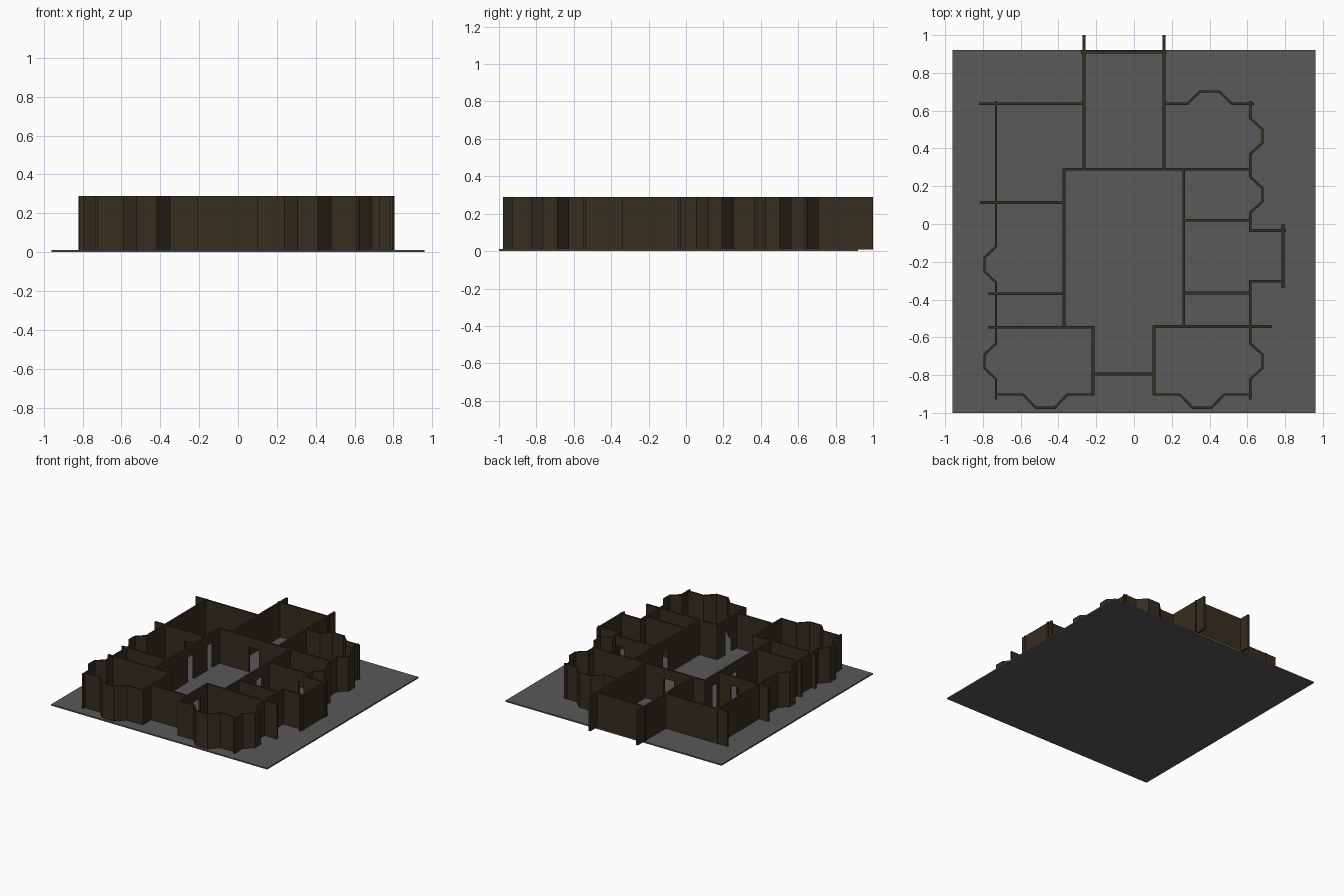
import bpy, bmesh
from mathutils import Vector

if "Cube" in bpy.data.objects:
    bpy.data.objects.remove(bpy.data.objects["Cube"])

T = 0.015                 # wall thickness
Z0, Z1 = 0.01, 0.29       # wall bottom and top
DOOR = 0.21               # door head height


def material(name, rgb):
    m = bpy.data.materials.new(name)
    m.diffuse_color = (*rgb, 1)
    m.use_nodes = True
    m.node_tree.nodes["Principled BSDF"].inputs["Base Color"].default_value = m.diffuse_color
    return m


WALL = material("dark_brown", (0.035, 0.026, 0.014))
FLOOR = material("dark_grey", (0.1, 0.1, 0.1))


def ribbon(bm, pts, z0, z1, t=T):
    """Mitred wall of thickness t along an open polyline."""
    pts = [Vector(p) for p in pts]
    dirs = [(b - a).normalized() for a, b in zip(pts, pts[1:])]
    rings = []
    for i, p in enumerate(pts):
        d0, d1 = dirs[max(i - 1, 0)], dirs[min(i, len(dirs) - 1)]
        n0, n1 = Vector((-d0.y, d0.x)), Vector((-d1.y, d1.x))
        m = (n0 + n1).normalized()
        o = m * (t / 2 / m.dot(n0))
        rings.append([bm.verts.new((q.x, q.y, z)) for q, z in
                      ((p - o, z0), (p + o, z0), (p + o, z1), (p - o, z1))])
    for a, b in zip(rings, rings[1:]):
        for k in range(4):
            bm.faces.new((a[k], a[(k + 1) % 4], b[(k + 1) % 4], b[k]))
    bm.faces.new(rings[0])
    bm.faces.new(rings[-1][::-1])


def finish(bm, name, mat):
    bmesh.ops.recalc_face_normals(bm, faces=bm.faces)
    me = bpy.data.meshes.new(name)
    bm.to_mesh(me)
    bm.free()
    me.materials.append(mat)
    bpy.context.collection.objects.link(bpy.data.objects.new(name, me))


def wall(name, axis, c, a, b, door=None):
    """Straight wall along axis from a to b at offset c, with optional doorway."""
    def seg(u, v):
        return [(u, c), (v, c)] if axis == "x" else [(c, u), (c, v)]
    bm = bmesh.new()
    if door:
        ribbon(bm, seg(a, door[0]), Z0, Z1)
        ribbon(bm, seg(*door), DOOR, Z1)
        ribbon(bm, seg(door[1], b), Z0, Z1)
    else:
        ribbon(bm, seg(a, b), Z0, Z1)
    finish(bm, name, WALL)


def bay_wall(name, axis, c, a, b, depth, centers):
    """Outer wall from a to b with angled bays projecting by depth."""
    prof = [(a, c)]
    for m in centers:
        prof += [(m - 0.095, c), (m - 0.036, c + depth),
                 (m + 0.036, c + depth), (m + 0.095, c)] if axis == "y" else \
                [(m - 0.117, c), (m - 0.05, c + depth),
                 (m + 0.05, c + depth), (m + 0.117, c)]
    prof.append((b, c))
    bm = bmesh.new()
    ribbon(bm, [(y, x) if axis == "y" else (x, y) for x, y in prof], Z0, Z1, 0.012)
    finish(bm, name, WALL)


# floor slab
bm = bmesh.new()
ribbon(bm, [(-0.96, -0.04), (0.96, -0.04)], 0, 0.011, 1.92)
finish(bm, "floor_slab", FLOOR)

# outer walls with bays
bay_wall("left_outer_wall", "y", -0.73, -0.93, 0.65, -0.062, (-0.727, -0.215))
bay_wall("right_outer_wall_front", "y", 0.615, -0.93, -0.30, 0.065, (-0.727,))
bay_wall("right_outer_wall_back", "y", 0.615, -0.03, 0.65, 0.065, (0.155, 0.465))
bay_wall("front_left_wall", "x", -0.903, -0.735, -0.21, -0.07, (-0.47,))
bay_wall("front_right_wall", "x", -0.903, 0.10, 0.625, -0.07, (0.36,))
bay_wall("back_right_wall", "x", 0.637, 0.16, 0.635, 0.065, (0.40,))
wall("back_left_wall", "x", 0.637, -0.82, -0.265)
wall("entry_wall", "x", -0.795, -0.215, 0.105)

# rear room
wall("rear_room_left", "y", -0.265, 0.29, 1.0)
wall("rear_room_right", "y", 0.158, 0.29, 1.0)
wall("rear_room_back", "x", 0.91, -0.28, 0.172)

# square side bay on the right
wall("side_bay_back", "x", -0.035, 0.61, 0.805)
wall("side_bay_front", "x", -0.303, 0.61, 0.80)
wall("side_bay_outer", "y", 0.788, -0.34, 0.0)

# central hall
wall("hall_back", "x", 0.29, -0.377, 0.625, (-0.10, -0.01))
bm = bmesh.new()
for a, b in ((-0.55, -0.12), (-0.04, 0.13), (0.20, 0.29)):
    ribbon(bm, [(-0.37, a), (-0.37, b)], Z0, Z1)
for a, b in ((-0.12, -0.04), (0.13, 0.20)):
    ribbon(bm, [(-0.37, a), (-0.37, b)], DOOR, Z1)
finish(bm, "hall_left", WALL)
wall("hall_right", "y", 0.263, -0.54, 0.29, (-0.15, -0.07))
wall("hall_front_left", "y", -0.217, -0.903, -0.54, (-0.73, -0.64))
wall("hall_front_right", "y", 0.106, -0.903, -0.54, (-0.73, -0.64))

# room partitions
wall("left_partition_back", "x", 0.113, -0.815, -0.37, (-0.55, -0.48))
wall("left_partition_mid", "x", -0.369, -0.77, -0.37)
wall("left_partition_front", "x", -0.547, -0.77, -0.212)
wall("right_partition_back", "x", 0.02, 0.263, 0.615, (0.53, 0.595))
wall("right_partition_mid", "x", -0.365, 0.263, 0.622)
wall("right_partition_front", "x", -0.543, 0.10, 0.73)
